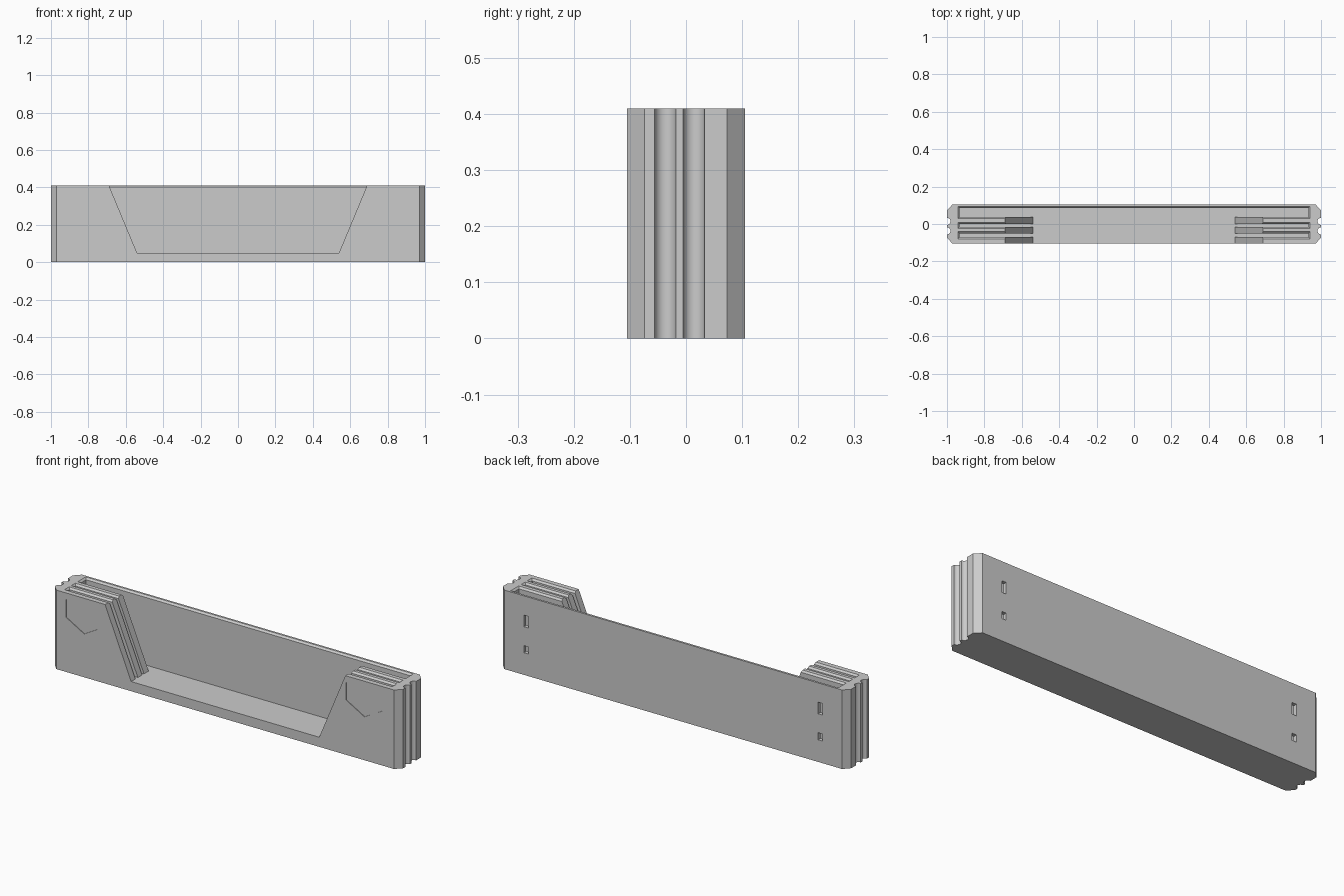
import bpy
import bmesh
from math import sin, cos, pi

cube = bpy.data.objects.get("Cube")
if cube:
    bpy.data.objects.remove(cube, do_unlink=True)

HEIGHT, FLOOR = 0.41, 0.05
HALF_DEPTH = 0.105

grey = bpy.data.materials.new("light_grey")
grey.use_nodes = True
grey.diffuse_color = (0.6, 0.6, 0.6, 1)
grey.node_tree.nodes["Principled BSDF"].inputs["Base Color"].default_value = (0.6, 0.6, 0.6, 1)


def loft(name, rings):
    """Closed solid through rings with equal point counts."""
    bm = bmesh.new()
    loops = [[bm.verts.new(p) for p in ring] for ring in rings]
    count = len(loops[0])
    for low, high in zip(loops, loops[1:]):
        for i in range(count):
            j = (i + 1) % count
            bm.faces.new((low[i], low[j], high[j], high[i]))
    bm.faces.new(loops[0][::-1])
    bm.faces.new(loops[-1])
    bmesh.ops.recalc_face_normals(bm, faces=bm.faces)
    mesh = bpy.data.meshes.new(name)
    bm.to_mesh(mesh)
    bm.free()
    mesh.materials.append(grey)
    obj = bpy.data.objects.new(name, mesh)
    bpy.context.collection.objects.link(obj)
    return obj


def prism_y(name, outline, y0, y1):
    """Extrude an (x, z) outline along y."""
    return loft(name, [[(x, y, z) for x, z in outline] for y in (y0, y1)])


def rect(x0, x1, y0, y1, z):
    return [(x0, y0, z), (x1, y0, z), (x1, y1, z), (x0, y1, z)]


def slot(y0, y1, chamfer=0.009):
    """Long slot open at the top, with a chamfered mouth."""
    end = 0.932
    rings = [rect(-end - g, end + g, y0 - g, y1 + g, z) for g, z in
             ((0, FLOOR), (0, HEIGHT - chamfer), (2 * chamfer, HEIGHT + chamfer))]
    return loft("slot_cutter", rings)


def cut(target, cutter):
    mod = target.modifiers.new("cut", "BOOLEAN")
    mod.operation = "DIFFERENCE"
    mod.solver = "EXACT"
    mod.object = cutter
    graph = bpy.context.evaluated_depsgraph_get()
    mesh = bpy.data.meshes.new_from_object(target.evaluated_get(graph))
    target.modifiers.clear()
    target.data = mesh
    bpy.data.objects.remove(cutter, do_unlink=True)


# Body: chamfered corners and two round grooves down each end
side = [(0.97, -HALF_DEPTH), (1, -0.074)]
radius = 0.019
for centre in (-0.037, 0.014):
    for i in range(13):
        a = pi * i / 12
        side.append((1 - radius * sin(a), centre - radius * cos(a)))
side += [(1, 0.073), (0.97, HALF_DEPTH)]
outline = side + [(-x, y) for x, y in reversed(side)]
body = loft("rack_body", [[(x, y, z) for x, y in outline] for z in (0, HEIGHT)])

# Slots behind each of the three ribs
for y0, y1 in ((0.038, 0.085), (-0.015, 0.0), (-0.07, -0.05)):
    cut(body, slot(y0, y1))

# Sloped front opening
slope = 0.15 / (HEIGHT - FLOOR)
top = HEIGHT + 0.05
wide = 0.54 + slope * (top - FLOOR)
cut(body, prism_y("opening_cutter",
                  [(-0.54, FLOOR), (0.54, FLOOR), (wide, top), (-wide, top)], -0.2, 0.06))

for s in (-1, 1):
    # Two mounting holes through the back wall
    for z0, z1 in ((0.25, 0.31), (0.115, 0.152)):
        x0, x1 = s * 0.845 - 0.013, s * 0.845 + 0.013
        cut(body, prism_y("hole_cutter", [(x0, z0), (x1, z0), (x1, z1), (x0, z1)], 0.06, 0.15))
    # Shallow panel recess on the front
    cx = s * 0.81
    panel = [(cx - 0.105, 0.284), (cx, 0.225), (cx + 0.105, 0.284),
             (cx + 0.105, 0.375), (cx - 0.105, 0.375)]
    if s > 0:
        panel = [(x - 0.01, z) for x, z in panel]
    panel = [(x, z) for x, z in panel if abs(x) > 0]
    cut(body, prism_y("panel_cutter", panel, -0.15, -HALF_DEPTH + 0.003))

# Smooth the round grooves, keep the edges sharp
bpy.ops.object.select_all(action="DESELECT")
body.select_set(True)
bpy.context.view_layer.objects.active = body
bpy.ops.object.shade_smooth_by_angle(angle=pi / 6)
